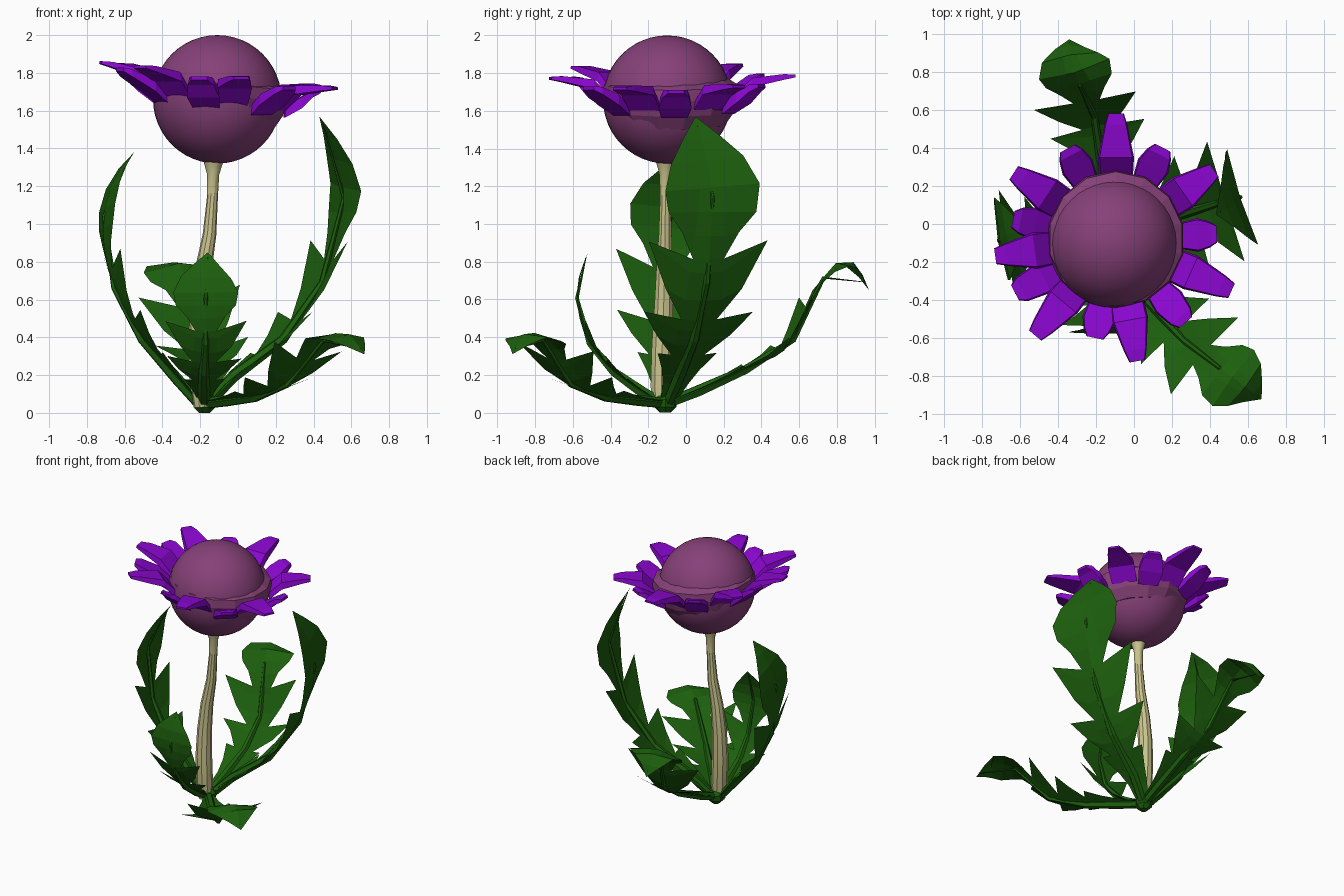
import bpy, bmesh, math
from mathutils import Vector

if "Cube" in bpy.data.objects:
    bpy.data.objects.remove(bpy.data.objects["Cube"])


def material(name, rgb):
    m = bpy.data.materials.new(name)
    m.diffuse_color = (*rgb, 1)
    m.use_nodes = True
    m.node_tree.nodes["Principled BSDF"].inputs["Base Color"].default_value = m.diffuse_color
    return m


GREEN = material("leaf_green", (0.012, 0.115, 0.004))
CREAM = material("stem_cream", (0.6, 0.56, 0.27))
MAUVE = material("bloom_mauve", (0.24, 0.052, 0.19))
VIOLET = material("petal_violet", (0.26, 0.002, 0.64))


def finish(bm, name, mat, smooth=None):
    bmesh.ops.remove_doubles(bm, verts=bm.verts, dist=0.0005)
    bmesh.ops.recalc_face_normals(bm, faces=bm.faces)
    me = bpy.data.meshes.new(name)
    bm.to_mesh(me)
    bm.free()
    me.materials.append(mat)
    ob = bpy.data.objects.new(name, me)
    bpy.context.collection.objects.link(ob)
    if smooth:
        bpy.ops.object.select_all(action='DESELECT')
        bpy.context.view_layer.objects.active = ob
        ob.select_set(True)
        bpy.ops.object.shade_smooth_by_angle(angle=math.radians(smooth))
    return ob


def face(bm, pts):
    # drop repeated corners so that notches become triangles
    out = [p for i, p in enumerate(pts) if (p - pts[i - 1]).length > 1e-4]
    if len(out) > 2:
        bm.faces.new([bm.verts.new(p) for p in out])


def loft(bm, rings):
    # rings of points joined by quads, closed at both ends
    vs = [[bm.verts.new(p) for p in r] for r in rings]
    n = len(vs[0])
    for a, b in zip(vs, vs[1:]):
        for i in range(n):
            bm.faces.new((a[i], a[(i + 1) % n], b[(i + 1) % n], b[i]))
    bm.faces.new(vs[0][::-1])
    bm.faces.new(vs[-1])


class Path:
    """Smooth path through points, sampled by relative length."""
    def __init__(self, pts):
        p = [Vector(q) for q in pts]
        p = [2 * p[0] - p[1]] + p + [2 * p[-1] - p[-2]]
        self.s = []
        for a, b, c, d in zip(p, p[1:], p[2:], p[3:]):
            for k in range(12):
                u = k / 12
                self.s.append(0.5 * (2 * b + (c - a) * u + (2 * a - 5 * b + 4 * c - d) * u * u
                                     + (3 * b - a - 3 * c + d) * u ** 3))
        self.s.append(p[-2])
        self.l = [0]
        for a, b in zip(self.s, self.s[1:]):
            self.l.append(self.l[-1] + (b - a).length)

    def at(self, t):
        d = min(max(t, 0), 1) * self.l[-1]
        for i in range(1, len(self.l)):
            if d <= self.l[i] + 1e-9:
                return self.s[i - 1].lerp(self.s[i], (d - self.l[i - 1]) / (self.l[i] - self.l[i - 1]))
        return self.s[-1]

    def frame(self, t, side):
        tan = (self.at(t + 0.03) - self.at(t - 0.03)).normalized()
        b = (side - tan * side.dot(tan)).normalized()
        return self.at(t), b, tan.cross(b)


def tube(bm, path, stations, side, n):
    rings = []
    for t, r in stations:
        c, b, nm = path.frame(t, side)
        rings.append([c + r * (b * math.cos(a) + nm * math.sin(a))
                      for a in (math.tau * i / n for i in range(n))])
    loft(bm, rings)


# Leaf outline: spine station, outer station, inner width, outer width (equal widths = notch)
OUTLINE = [(1.0, 1.0, 0, 0), (0.93, 0.93, .10, .32), (0.86, 0.86, .15, .62), (0.78, 0.78, .2, .80),
           (0.71, 0.71, .24, .74), (0.64, 0.65, .26, .48), (0.57, 0.57, .26, .26), (0.53, 0.62, .28, 1.0),
           (0.44, 0.47, .3, .64), (0.37, 0.37, .3, .3), (0.33, 0.385, .3, .92), (0.27, 0.30, .3, .62),
           (0.22, 0.22, .28, .28), (0.2, 0.22, .27, .5), (0.14, 0.14, .22, .32), (0.08, 0.08, .18, .22),
           (0.0, 0.0, .1, .12)]


def leaf(name, pts, side, width, low_fold, tip_fold, power=1, tip=1):
    # folds lift the edges of the lower lobes and end blade; power below 1 moves lobes outward
    path, side = Path(pts), Vector(side)
    bm = bmesh.new()

    def point(t, w):
        if t > .6 and abs(w) != 1:
            w *= tip
        k = min(max((t - .6) / .15, 0), 1)
        fold = low_fold + (tip_fold - low_fold) * k
        c, b, nm = path.frame(t ** power, side)
        return c + (b * w + nm * abs(w) * fold) * width
    for sgn in (1, -1):
        for a, b in zip(OUTLINE, OUTLINE[1:]):
            ia, ib = point(a[0], sgn * a[2]), point(b[0], sgn * b[2])
            face(bm, [point(a[0], 0), ia, ib, point(b[0], 0)])
            oa = ia if a[2] == a[3] else point(a[1], sgn * a[3])
            ob = ib if b[2] == b[3] else point(b[1], sgn * b[3])
            face(bm, [ia, oa, ob, ib])
    finish(bm, name, GREEN)
    # midrib running up the leaf
    bm = bmesh.new()
    tube(bm, path, [(0, .03), (.12, .033), (.3, .026), (.5, .018), (.75, .011), (.97, .003)], side, 6)
    finish(bm, name + "_midrib", GREEN)


leaf("right_leaf", [(-.17, -.1, .04), (-.04, -.04, .18), (.22, .04, .37), (.41, .1, .62), (.52, .13, .9),
                    (.56, .14, 1.16), (.515, .1, 1.38), (.43, .05, 1.57)], (-.3, .95, 0), .33, .15, -.05)
leaf("left_leaf", [(-.2, -.12, .04), (-.34, -.12, .2), (-.53, -.12, .42), (-.65, -.11, .65),
                   (-.71, -.1, .88), (-.705, -.08, 1.08), (-.65, -.05, 1.25), (-.55, -.03, 1.38)],
     (.17, -.98, 0), .28, .15, .05)
leaf("back_leaf", [(-.18, -.1, .05), (-.17, .1, .13), (-.17, .32, .23), (-.19, .51, .32), (-.23, .61, .46),
                   (-.27, .7, .66), (-.31, .79, .79), (-.34, .9, .79), (-.34, .97, .65)],
     (-1, -.12, 0), .275, .2, -.2, .8, .88)
leaf("front_right_leaf", [(-.17, -.12, .05), (-.02, -.3, .07), (.13, -.47, .09), (.26, -.61, .15),
                          (.37, -.7, .28), (.47, -.77, .4), (.58, -.85, .42), (.67, -.92, .31)],
     (.72, .69, 0), .27, .25, -.2, .8, .85)
leaf("front_leaf", [(-.18, -.13, .05), (-.18, -.28, .14), (-.18, -.42, .25), (-.17, -.53, .4),
                    (-.17, -.575, .56), (-.17, -.57, .71), (-.16, -.52, .85)], (1, 0, 0), .215, .15, .05)

# Stem, thick below and flared under the bloom
bm = bmesh.new()
stem = Path([(-.19, -.13, .03), (-.2, -.13, .25), (-.205, -.12, .5), (-.185, -.115, .75), (-.15, -.11, .95),
             (-.135, -.11, 1.15), (-.13, -.11, 1.34)])
tube(bm, stem, [(0, .045), (.08, .06), (.25, .058), (.4, .052), (.55, .045), (.7, .036), (.85, .029),
                (.94, .032), (.975, .045), (1, .055)], Vector((1, 0, 0)), 10)
finish(bm, "stem", CREAM, 35)

# Crown at the foot where the leaves join
bm = bmesh.new()
loft(bm, [[Vector((-.18 + r * math.cos(a), -.11 + r * math.sin(a), z))
           for a in (math.tau * i / 7 for i in range(7))]
          for r, z in ((.03, 0), (.06, .03), (.065, .07), (.045, .1))])
finish(bm, "crown", GREEN)

# Round bloom
bm = bmesh.new()
bmesh.ops.create_uvsphere(bm, u_segments=40, v_segments=24, radius=.34)
bmesh.ops.translate(bm, verts=bm.verts, vec=(-.11, -.1, 1.66))
finish(bm, "bloom", MAUVE, 60)

# Faceted collar that carries the petals
CX, CY = -.095, -.08
bm = bmesh.new()
loft(bm, [[Vector((CX + r * math.cos(a), CY + r * math.sin(a), z - .03 * math.cos(a)))
           for a in (math.tau * (i + .5) / 14 for i in range(14))]
          for r, z in ((.29, 1.53), (.34, 1.60), (.362, 1.68), (.355, 1.74), (.29, 1.78))])
finish(bm, "collar", MAUVE)


def petal(name, deg, reach, big):
    a = math.radians(deg)
    out, side = Vector((math.cos(a), math.sin(a), 0)), Vector((-math.sin(a), math.cos(a), 0))
    lift = -.055 * math.cos(a)
    if big:
        rows = [(.34, .09, 1.66, .05), (.43, .095, 1.75, .05), (reach - .06, .06, 1.78, .03),
                (reach, .042, 1.785, .015)]
    else:
        rows = [(.34, .07, 1.63, .06), (.43, .088, 1.69, .06), (reach - .04, .07, 1.745, .04),
                (reach, .045, 1.76, .02)]
    rings = []
    for r, w, z, h in rows:
        c = Vector((CX, CY, z + lift * r / .5)) + out * r
        rings.append([c + side * (s * w) + Vector((0, 0, k * h / 2))
                      for s, k in ((-1, -1), (1, -1), (.9, 1), (-.9, 1))])
    bm = bmesh.new()
    loft(bm, rings)
    finish(bm, name, VIOLET)


# Seven long and seven short petals in turn
LONG = [(90, .66), (35, .63), (-24, .665), (-80, .65), (-130, .66), (-172, .64), (147, .64)]
SHORT = [(63, .54), (3, .53), (-50, .57), (-102, .53), (-152, .6), (169, .55), (118, .54)]
for kind, data in (("long", LONG), ("short", SHORT)):
    for i, (deg, reach) in enumerate(data):
        petal(f"{kind}_petal_{i + 1}", deg, reach, kind == "long")
